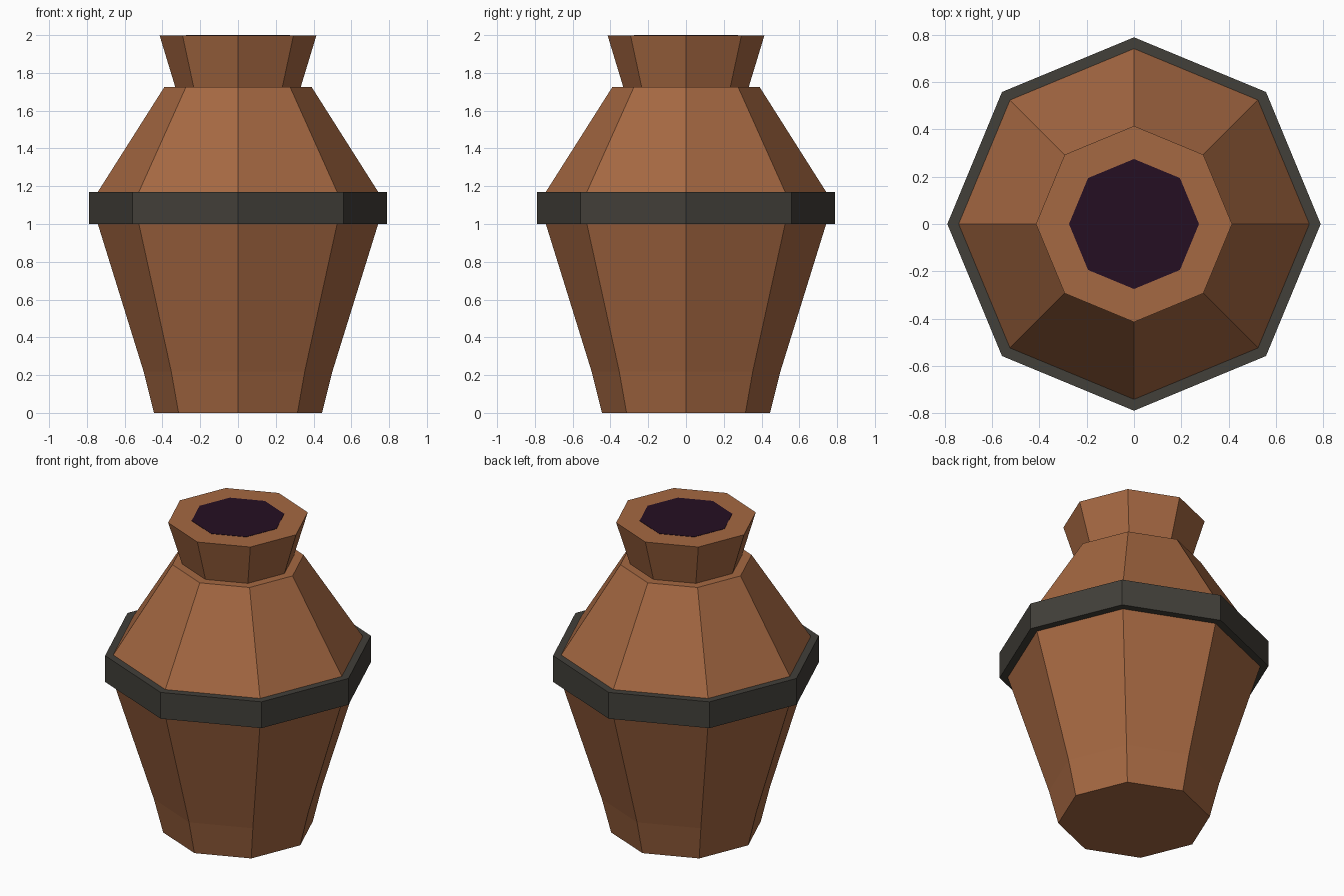
import bpy
import math

cube = bpy.data.objects.get("Cube")
if cube:
    bpy.data.objects.remove(cube, do_unlink=True)

SIDES = 8


def material(name, rgb):
    m = bpy.data.materials.new(name)
    m.use_nodes = True
    m.diffuse_color = (*rgb, 1)
    m.node_tree.nodes["Principled BSDF"].inputs["Base Color"].default_value = (*rgb, 1)
    return m


def lathe(name, profile, mat, closed=False):
    """Sweep (radius, height) points round z; cap the ends, or close into a ring."""
    verts, faces = [], []
    for r, z in profile:
        for i in range(SIDES):
            a = math.tau * i / SIDES
            verts.append((r * math.cos(a), r * math.sin(a), z))
    rows = len(profile)
    for k in range(rows if closed else rows - 1):
        lo, hi = k * SIDES, (k + 1) % rows * SIDES
        for i in range(SIDES):
            j = (i + 1) % SIDES
            faces.append((lo + i, lo + j, hi + j, hi + i))
    if not closed:
        faces.append(tuple(reversed(range(SIDES))))
        faces.append(tuple(range((rows - 1) * SIDES, rows * SIDES)))
    mesh = bpy.data.meshes.new(name)
    mesh.from_pydata(verts, [], faces)
    mesh.materials.append(mat)
    obj = bpy.data.objects.new(name, mesh)
    bpy.context.collection.objects.link(obj)
    return obj


clay = material("clay brown", (0.376, 0.138, 0.054))
iron = material("dark band grey", (0.054, 0.050, 0.041))
dark = material("dark opening", (0.018, 0.0045, 0.016))

# Pot body with its shoulder and flared neck
lathe("pot_body", [(0.445, 0), (0.50, 0.22), (0.742, 1.0), (0.742, 1.17),
                   (0.39, 1.725), (0.332, 1.725), (0.415, 1.998)], clay)

# Band round the widest part
lathe("belly_band", [(0.74, 1.0), (0.79, 1.0), (0.79, 1.17), (0.74, 1.17)], iron, closed=True)

# Dark mouth, a thin plate on the neck
lathe("mouth_opening", [(0.275, 1.995), (0.275, 2.0)], dark)
